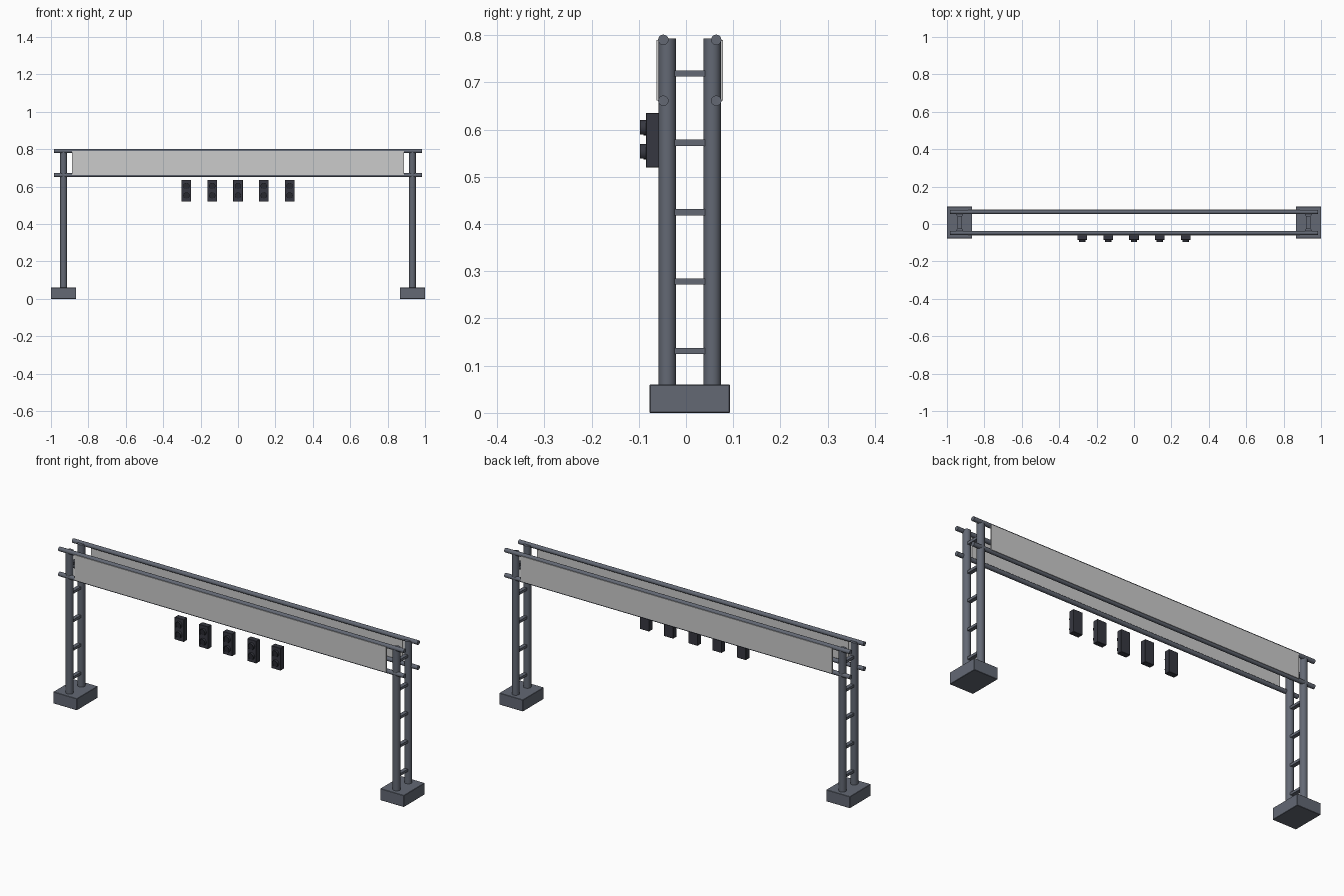
import bpy, bmesh, math
from mathutils import Matrix, Vector

cube = bpy.data.objects.get("Cube")
if cube:
    bpy.data.objects.remove(cube, do_unlink=True)


def material(name, rgb):
    m = bpy.data.materials.new(name)
    m.use_nodes = True
    m.diffuse_color = (*rgb, 1)
    bsdf = m.node_tree.nodes["Principled BSDF"]
    bsdf.inputs["Base Color"].default_value = (*rgb, 1)
    bsdf.inputs["Roughness"].default_value = 0.6
    return m


STEEL = material("blue grey steel", (0.125, 0.14, 0.175))
PANEL = material("light grey panel", (0.6, 0.6, 0.6))
HOUSING = material("dark housing", (0.037, 0.039, 0.052))
LENS = material("dark lens", (0.02, 0.021, 0.028))


def finish(name, bm, mat, smooth=False):
    bmesh.ops.recalc_face_normals(bm, faces=bm.faces)
    mesh = bpy.data.meshes.new(name)
    bm.to_mesh(mesh)
    bm.free()
    mesh.materials.append(mat)
    ob = bpy.data.objects.new(name, mesh)
    bpy.context.collection.objects.link(ob)
    if smooth:
        bpy.ops.object.select_all(action='DESELECT')
        ob.select_set(True)
        bpy.context.view_layer.objects.active = ob
        bpy.ops.object.shade_smooth_by_angle(angle=math.radians(40))
    return ob


def box(name, lo, hi, mat, bevel=0):
    lo, hi = Vector(lo), Vector(hi)
    bm = bmesh.new()
    bmesh.ops.create_cube(bm, size=1, matrix=Matrix.Translation((lo + hi) / 2)
                          @ Matrix.Diagonal((*(hi - lo), 1)))
    if bevel:
        bmesh.ops.bevel(bm, geom=bm.edges[:], offset=bevel, segments=1, affect='EDGES')
    return finish(name, bm, mat)


def rod(name, a, b, radius, mat, sides=20):
    a, b = Vector(a), Vector(b)
    turn = (b - a).to_track_quat('Z', 'Y').to_matrix().to_4x4()
    bm = bmesh.new()
    bmesh.ops.create_cone(bm, cap_ends=True, segments=sides, radius1=radius, radius2=radius,
                          depth=(b - a).length, matrix=Matrix.Translation((a + b) / 2) @ turn)
    return finish(name, bm, mat, True)


def visor(name, x, z, y_front, y_back, radius, mat):
    # Tube section around the lens, open at the bottom
    bm = bmesh.new()
    rings = []
    steps = 20
    for i in range(steps + 1):
        a = math.radians(-50 + 280 * i / steps)
        ring = [bm.verts.new((x + r * math.cos(a), y, z + r * math.sin(a)))
                for r, y in ((radius, y_front), (radius, y_back),
                             (radius * 0.88, y_back), (radius * 0.88, y_front))]
        rings.append(ring)
    for p, q in zip(rings, rings[1:]):
        for k in range(4):
            n = (k + 1) % 4
            bm.faces.new((p[k], p[n], q[n], q[k]))
    bm.faces.new(rings[0])
    bm.faces.new(rings[-1])
    return finish(name, bm, mat, True)


MID_Y = 0.008      # centre line of the frame
POST_X = 0.9325

# Two ladder legs on footings
for side, s in (("left", 1), ("right", -1)):
    x = s * POST_X
    box(f"{side}_footing", (x - 0.0675, MID_Y - 0.085, 0), (x + 0.0675, MID_Y + 0.085, 0.06),
        STEEL, 0.0015)
    for place, t in (("front", -1), ("back", 1)):
        y = MID_Y + t * 0.0475
        rod(f"{side}_{place}_post", (x, y, 0.001), (x, y, 0.793), 0.0185, STEEL, 24)
    for i in range(5):
        z = 0.131 + 0.147 * i
        box(f"{side}_rung_{i + 1}", (x - 0.01, MID_Y - 0.036, z - 0.0065),
            (x + 0.01, MID_Y + 0.036, z + 0.0065), STEEL)

# Rails and cladding panels, front and back
for place, t in (("front", -1), ("back", 1)):
    y = MID_Y + t * 0.056
    for level, z in (("upper", 0.79), ("lower", 0.661)):
        rod(f"{place}_{level}_rail", (-0.985, y, z), (0.985, y, z), 0.011, STEEL)
    ys = sorted((MID_Y + t * 0.063, MID_Y + t * 0.0705))
    box(f"{place}_panel", (-0.888, ys[0], 0.661), (0.888, ys[1], 0.79), PANEL)

# Row of five two-lamp signals
for i in range(5):
    x = 0.138 * (i - 2)
    box(f"signal_{i + 1}_housing", (x - 0.026, -0.085, 0.52), (x + 0.026, -0.056, 0.635),
        HOUSING, 0.001)
    for level, z in (("upper", 0.603), ("lower", 0.552)):
        rod(f"signal_{i + 1}_{level}_lens", (x, -0.083, z), (x, -0.09, z), 0.0155, LENS)
        visor(f"signal_{i + 1}_{level}_visor", x, z, -0.097, -0.084, 0.0172, HOUSING)
